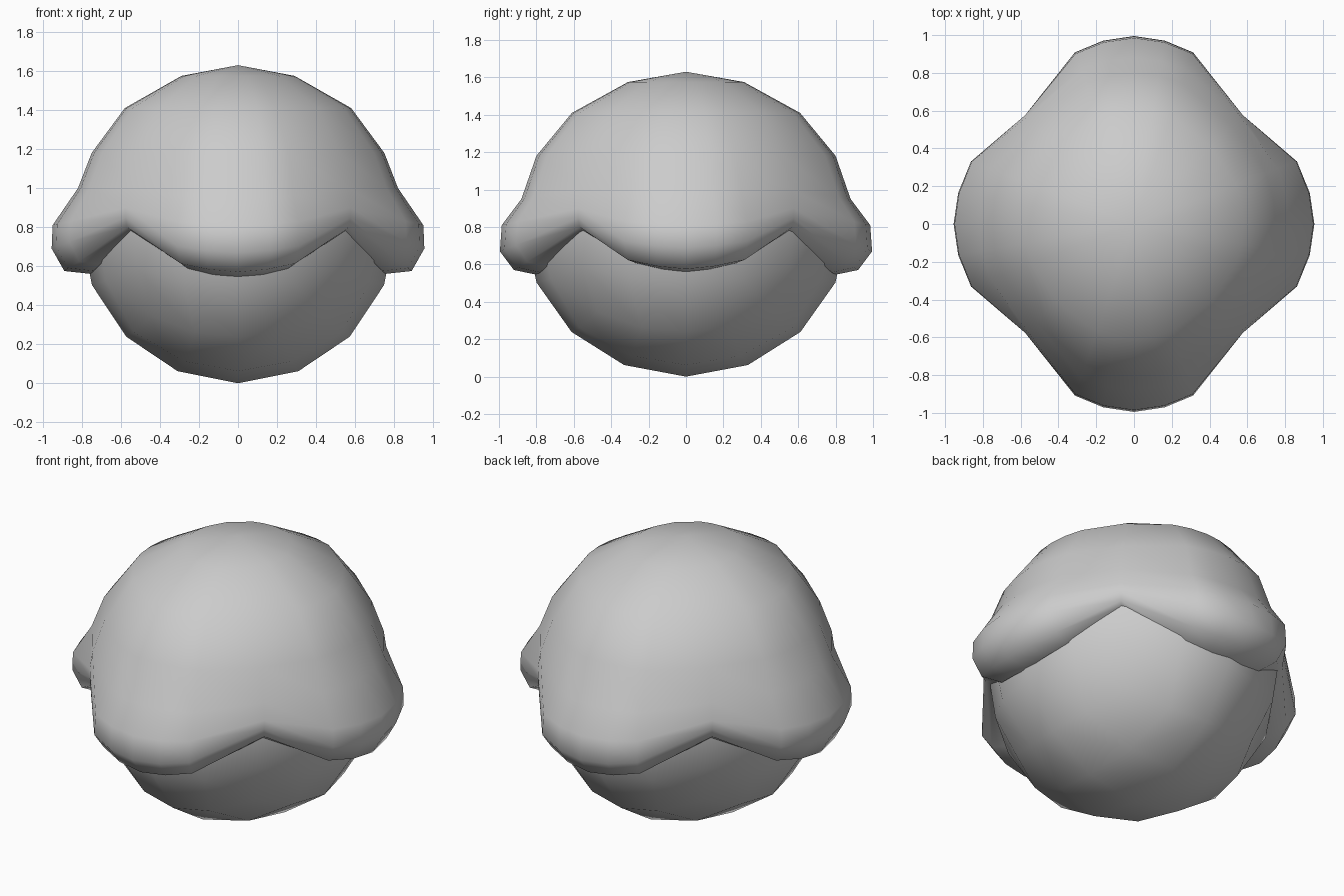
import bpy, bmesh, math

if "Cube" in bpy.data.objects:
    bpy.data.objects.remove(bpy.data.objects["Cube"])

CENTRE = 0.815


def finish(bm, name):
    bmesh.ops.recalc_face_normals(bm, faces=bm.faces)
    for f in bm.faces:
        f.smooth = True
    mesh = bpy.data.meshes.new(name)
    bm.to_mesh(mesh)
    bm.free()
    obj = bpy.data.objects.new(name, mesh)
    bpy.context.collection.objects.link(obj)
    return obj


# Round body: a cube with four segments per side, blown up into a ball
bm = bmesh.new()
bmesh.ops.create_cube(bm, size=2)
bmesh.ops.subdivide_edges(bm, edges=bm.edges[:], cuts=3, use_grid_fill=True)
for v in bm.verts:
    for i in range(3):
        v.co[i] = math.tan(v.co[i] * math.pi / 4)
    v.co.normalize()
    # slightly pinched on the four diagonals
    pinch = 1 - 0.06 * math.sin(2 * math.atan2(v.co.y, v.co.x)) ** 2
    z = v.co.z * (0.96 if v.co.z > 0 else 1)
    v.co = (v.co.x * 0.81 * pinch, v.co.y * 0.865 * pinch, CENTRE + CENTRE * z)
finish(bm, "body")

# Cap profiles (radius, height), from crown to lip
side_lobe = [(.29, 1.575), (.58, 1.41), (.75, 1.18), (.82, 1.0), (.95, .81),
             (.955, .69), (.89, .575), (.75, .56)]
front_lobe = [(.31, 1.575), (.61, 1.41), (.80, 1.18), (.88, .95), (.985, .81),
              (.995, .67), (.92, .57), (.79, .543)]
valley = [(.30, 1.575), (.58, 1.41), (.735, 1.18), (.80, 1.0), (.815, .90),
          (.815, .85), (.805, .80), (.775, .78)]

# Angle from the lobe's middle, and how much of the lobe shape is left there
steps_side = [(-21, .78), (-10, .93), (0, 1), (10, .93), (21, .78), (45, 0)]
steps_front = [(-19, .81), (-9.5, .94), (0, 1), (9.5, .94), (19, .81), (45, 0)]

# Draped cap with four lobes
bm = bmesh.new()
crown = bm.verts.new((0, 0, 1.63))
columns = []
for q in range(4):
    lobe, steps = (side_lobe, steps_side) if q % 2 == 0 else (front_lobe, steps_front)
    for deg, w in steps:
        a = math.radians(90 * q + deg)
        col = []
        for (rl, zl), (rv, zv) in zip(lobe, valley):
            r, z = rl * w + rv * (1 - w), zl * w + zv * (1 - w)
            col.append(bm.verts.new((r * math.cos(a), r * math.sin(a), z)))
        columns.append(col)
for i, a in enumerate(columns):
    b = columns[(i + 1) % len(columns)]
    bm.faces.new((crown, a[0], b[0]))
    for j in range(len(a) - 1):
        bm.faces.new((a[j], a[j + 1], b[j + 1], b[j]))
finish(bm, "draped_cap")
